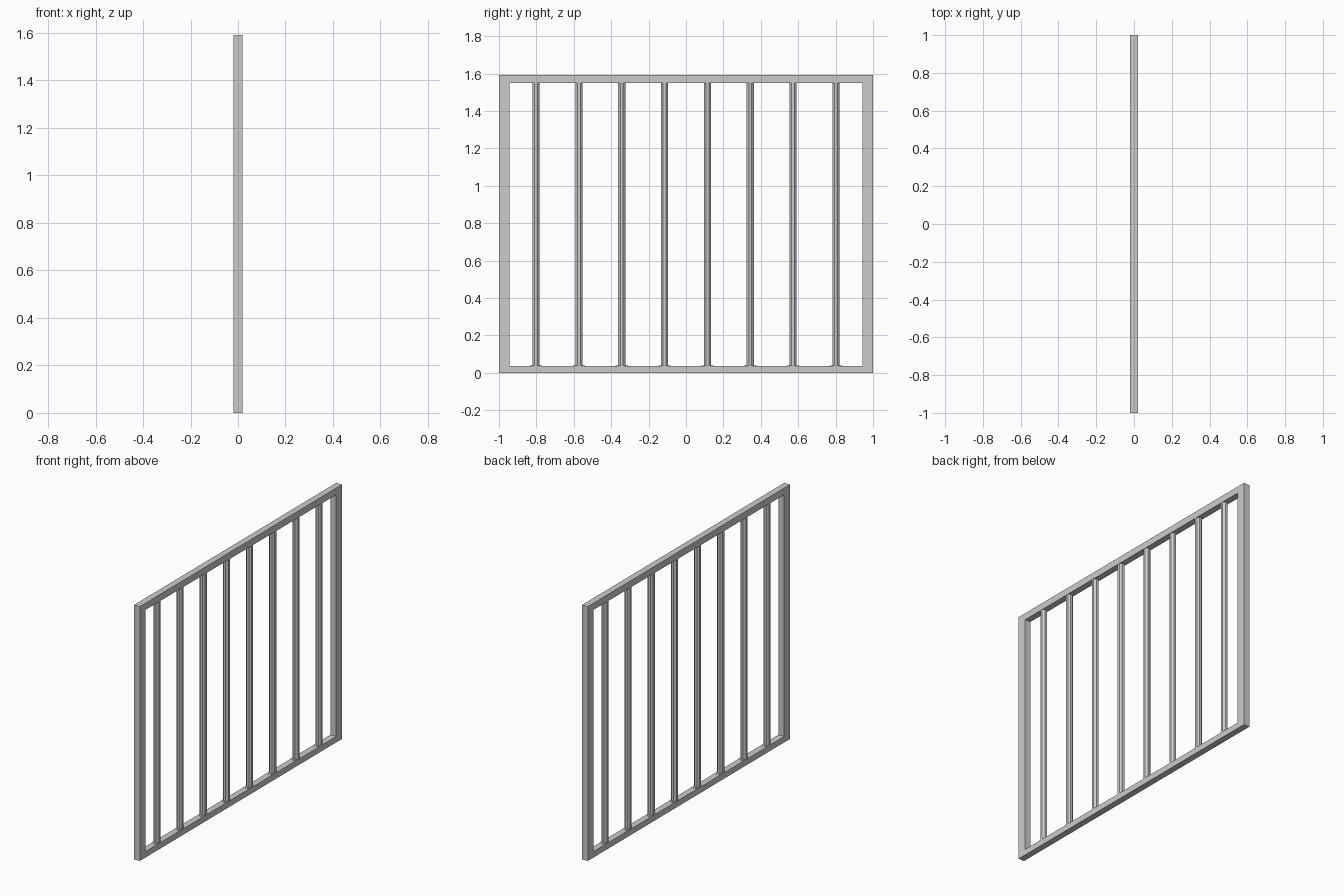
import bpy, bmesh, math
from mathutils import Matrix

if "Cube" in bpy.data.objects:
    bpy.data.objects.remove(bpy.data.objects["Cube"])

HALF_X = 0.02
TOP = 1.592


def finish(bm, name):
    bmesh.ops.recalc_face_normals(bm, faces=bm.faces)
    mesh = bpy.data.meshes.new(name)
    bm.to_mesh(mesh)
    bm.free()
    obj = bpy.data.objects.new(name, mesh)
    bpy.context.collection.objects.link(obj)
    return obj


def rect(y, z0, z1):
    return [(-y, z0), (y, z0), (y, z1), (-y, z1)]


# Outer frame: one continuous rectangular ring
bm = bmesh.new()
loops = [[bm.verts.new((x, y, z)) for y, z in r]
         for x, r in ((-HALF_X, rect(1.0, 0, TOP)),
                      (HALF_X, rect(1.0, 0, TOP)),
                      (HALF_X, rect(0.943, 0.037, 1.55)),
                      (-HALF_X, rect(0.943, 0.037, 1.55)))]
for k in range(4):
    a, b = loops[k], loops[(k + 1) % 4]
    for i in range(4):
        j = (i + 1) % 4
        bm.faces.new((a[i], a[j], b[j], b[i]))
finish(bm, "frame")


def prism(name, y, z0, z1, r0, r1, sx=1.0):
    bm = bmesh.new()
    bmesh.ops.create_cone(
        bm, cap_ends=True, segments=8, radius1=r0, radius2=r1, depth=z1 - z0,
        matrix=Matrix.Translation((0, y, (z0 + z1) / 2))
        @ Matrix.Diagonal((sx, 1, 1, 1))
        @ Matrix.Rotation(math.pi / 8, 4, 'Z'))
    return finish(bm, name)


# Eight octagonal bars, each with a small weld at the bottom rail
for i in range(8):
    y = (i - 3.5) * 0.229
    prism(f"bar_{i + 1}", y, 0.02, 1.56, 0.0205, 0.0205)
    prism(f"weld_{i + 1}", y, 0.022, 0.039, 0.022, 0.036, 0.62)
